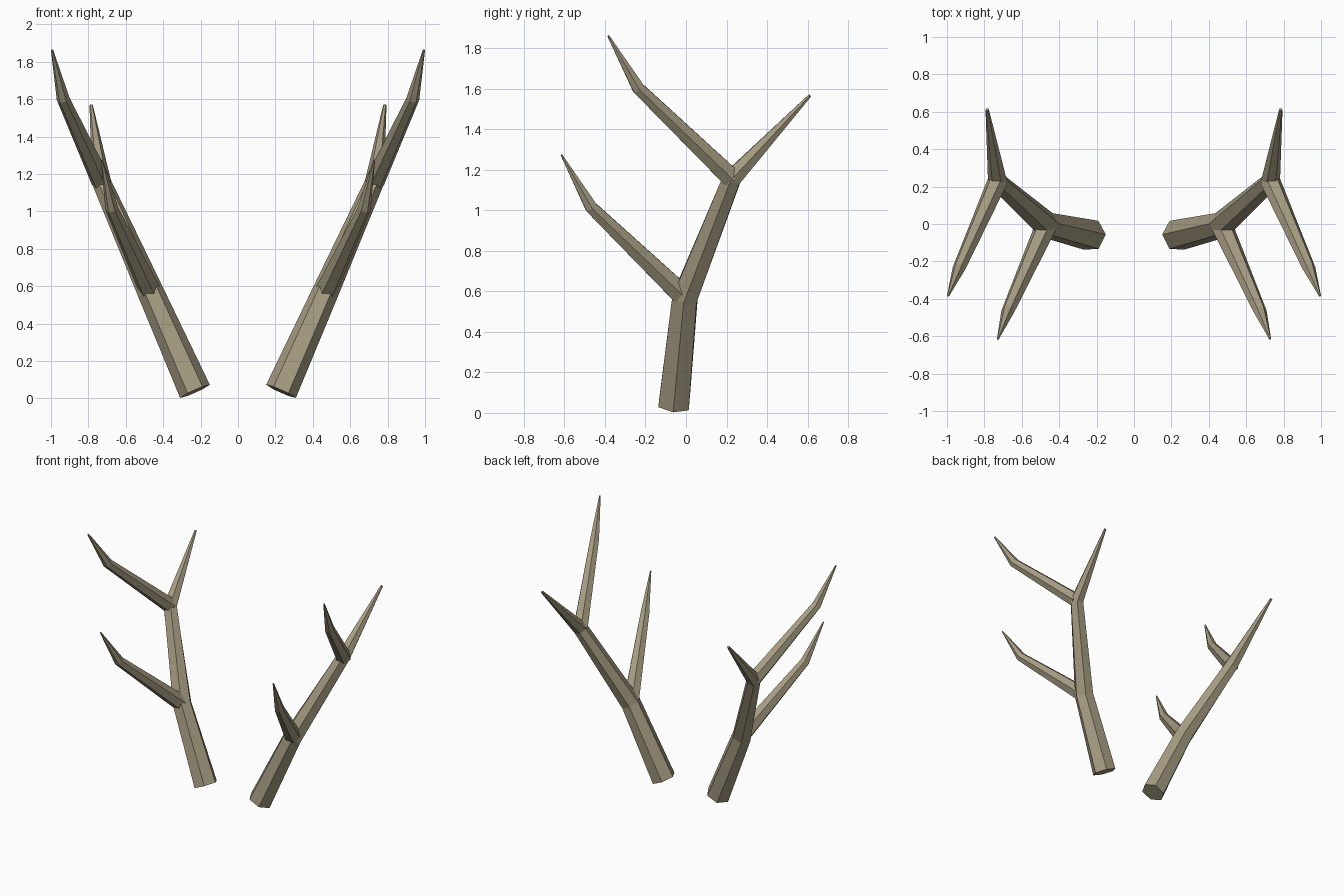
import bpy, bmesh, math
from mathutils import Vector

if "Cube" in bpy.data.objects:
    bpy.data.objects.remove(bpy.data.objects["Cube"])

horn = bpy.data.materials.new("horn_tan")
horn.diffuse_color = (0.385, 0.335, 0.225, 1)
horn.use_nodes = True
horn.node_tree.nodes["Principled BSDF"].inputs["Base Color"].default_value = horn.diffuse_color

SIDES = 6


def branch(name, points, radii, side):
    """Tapered six-sided tube through points; side is +1 or -1 in x."""
    pts = [Vector((p[0] * side, p[1], p[2])) for p in points]
    bm = bmesh.new()
    rings = []
    for i, (p, r) in enumerate(zip(pts, radii)):
        before = (p - pts[i - 1]).normalized() if i else Vector()
        after = (pts[i + 1] - p).normalized() if i < len(pts) - 1 else Vector()
        d = (before + after).normalized()
        # One corner of every ring points sideways
        u = Vector((1, 0, 0))
        u = (u - d * u.dot(d)).normalized()
        v = d.cross(u)
        ring = []
        for k in range(SIDES):
            a = 2 * math.pi * k / SIDES
            ring.append(bm.verts.new(p + r * (u * math.cos(a) + v * math.sin(a))))
        rings.append(ring)
    for lo, hi in zip(rings, rings[1:]):
        for k in range(SIDES):
            n = (k + 1) % SIDES
            bm.faces.new((lo[k], lo[n], hi[n], hi[k]))
    bm.faces.new(rings[0][::-1])
    bm.faces.new(rings[-1])
    bmesh.ops.recalc_face_normals(bm, faces=bm.faces)
    me = bpy.data.meshes.new(name)
    bm.to_mesh(me)
    bm.free()
    me.materials.append(horn)
    ob = bpy.data.objects.new(name, me)
    bpy.context.collection.objects.link(ob)
    return ob


# Forks where the tines leave the main beam
LOWER_FORK = (0.468, -0.005, 0.57)
UPPER_FORK = (0.73, 0.227, 1.157)

for label, side in (("left", -1), ("right", 1)):
    # Main beam, bent twice, ending in the rear point
    branch(label + "_main_beam",
           [(0.23, -0.06, 0.038), LOWER_FORK, UPPER_FORK, (0.785, 0.612, 1.567)],
           [0.087, 0.071, 0.052, 0.009], side)
    # Lower forward tine
    branch(label + "_lower_tine",
           [LOWER_FORK, (0.675, -0.468, 1.015), (0.728, -0.615, 1.274)],
           [0.06, 0.035, 0.005], side)
    # Upper forward tine
    branch(label + "_upper_tine",
           [UPPER_FORK, (0.935, -0.235, 1.602), (0.994, -0.384, 1.862)],
           [0.055, 0.035, 0.006], side)
